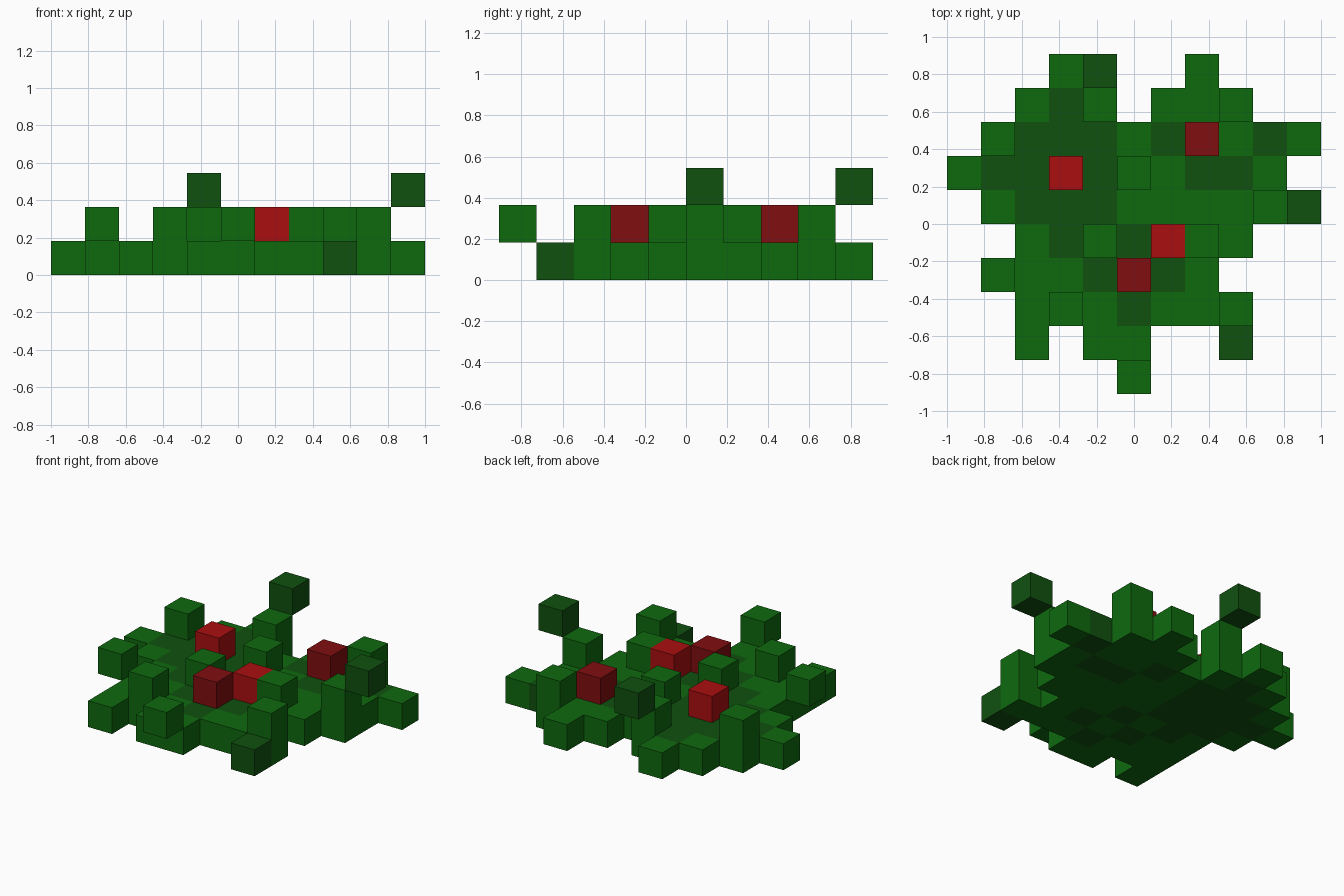
import bpy
import bmesh
from mathutils import Vector

if "Cube" in bpy.data.objects:
    bpy.data.objects.remove(bpy.data.objects["Cube"], do_unlink=True)

S = 2 / 11  # block size

# Layer maps: rows run back to front, columns from -x to +x
# g = leaf, d = dark leaf, r = red, m = dark red, . = empty
LAYERS = [
    ["...g...g...",
     "..dgg.ggg..".replace("dg", "gd", 1),
     ".gdddgdggdg",
     "gddddggddg.",
     ".gdddggggg.",
     "..gdgdggg..",
     "..ggdgdg...",
     "..gggdggg..",
     "..g.gg..d..",
     "..........."],
    ["...........",
     "....g...g..",
     ".g.....m...",
     "...r.g.....",
     ".........g.",
     "....g.rg...",
     ".g...m.....",
     "...g....g..",
     "...........",
     ".....g....."],
    ["....d......",
     "...........",
     "...........",
     "...........",
     "..........d"],
]


def make_material(name, rgb):
    mat = bpy.data.materials.new(name)
    mat.use_nodes = True
    color = (*rgb, 1)
    mat.diffuse_color = color
    bsdf = mat.node_tree.nodes["Principled BSDF"]
    bsdf.inputs["Base Color"].default_value = color
    bsdf.inputs["Roughness"].default_value = 0.9
    return mat


MATS = {
    "g": make_material("leaf_green", (0.0045, 0.142, 0.0045)),
    "d": make_material("dark_leaf_green", (0.0050, 0.082, 0.0052)),
    "r": make_material("bright_red", (0.40, 0.0045, 0.0050)),
    "m": make_material("dark_red", (0.22, 0.0045, 0.0050)),
}
KEYS = list(MATS)

# Collect every filled block by grid position
blocks = {}
for z, rows in enumerate(LAYERS):
    for r, row in enumerate(rows):
        for x, key in enumerate(row):
            if key != ".":
                blocks[(x, 9 - r, z)] = key

DIRECTIONS = [(1, 0, 0), (-1, 0, 0), (0, 1, 0), (0, -1, 0), (0, 0, 1), (0, 0, -1)]


def build_part(name, cells):
    """One mesh from the outer faces of the given blocks."""
    bm = bmesh.new()
    for cell in cells:
        centre = Vector(((cell[0] - 5) * S, (cell[1] - 4.5) * S, (cell[2] + 0.5) * S))
        for d in DIRECTIONS:
            if tuple(c + o for c, o in zip(cell, d)) in blocks:
                continue
            n = Vector(d)
            u = Vector((d[1], d[2], d[0]))
            v = n.cross(u)
            corners = [(-1, -1), (1, -1), (1, 1), (-1, 1)]
            verts = [bm.verts.new(centre + (n + u * a + v * b) * S / 2) for a, b in corners]
            face = bm.faces.new(verts)
            face.material_index = KEYS.index(blocks[cell])
    bmesh.ops.remove_doubles(bm, verts=bm.verts, dist=0.001)
    mesh = bpy.data.meshes.new(name)
    bm.to_mesh(mesh)
    bm.free()
    for mat in MATS.values():
        mesh.materials.append(mat)
    obj = bpy.data.objects.new(name, mesh)
    bpy.context.scene.collection.objects.link(obj)


# Leaf layers from the ground up, then the red blocks
for z, name in enumerate(["leaf_base", "raised_leaves", "top_leaves"]):
    build_part(name, [c for c, k in blocks.items() if c[2] == z and k in "gd"])
build_part("red_blossoms", [c for c, k in blocks.items() if k in "rm"])
